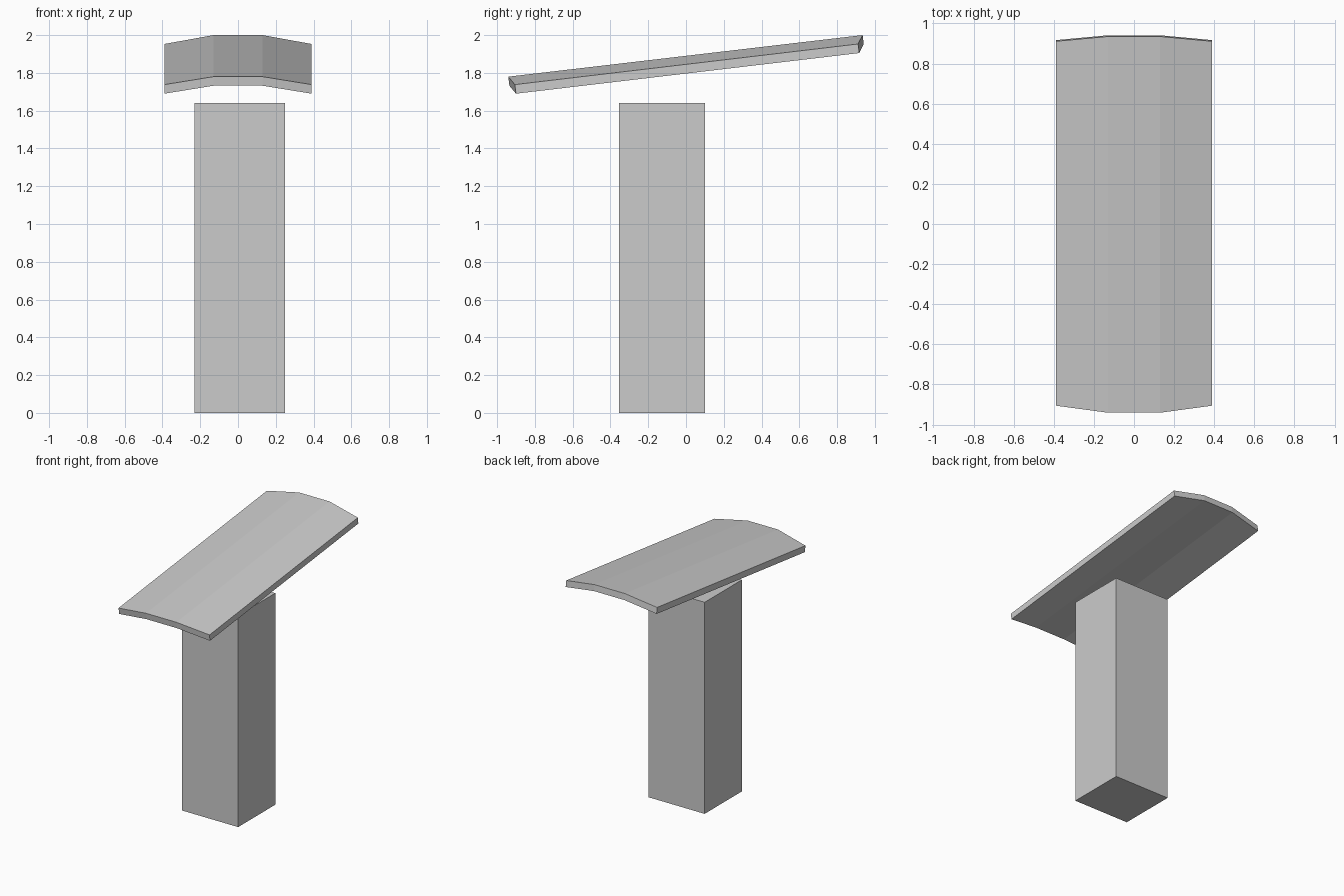
import bpy, bmesh
from mathutils import Vector

if "Cube" in bpy.data.objects:
    bpy.data.objects.remove(bpy.data.objects["Cube"])


def make_object(name, bm):
    bmesh.ops.recalc_face_normals(bm, faces=bm.faces)
    mesh = bpy.data.meshes.new(name)
    bm.to_mesh(mesh)
    bm.free()
    obj = bpy.data.objects.new(name, mesh)
    bpy.context.collection.objects.link(obj)
    return obj


# Post: a plain rectangular block
lo, hi = Vector((-0.23, -0.355, 0)), Vector((0.25, 0.10, 1.64))
bm = bmesh.new()
bmesh.ops.create_cube(bm, size=1)
bmesh.ops.scale(bm, vec=hi - lo, verts=bm.verts)
bmesh.ops.translate(bm, vec=(lo + hi) / 2, verts=bm.verts)
make_object("post", bm)

# Curved top: three-facet arched slab, tilted up to the back
# Each column: x, front (y, z), back (y, z) of the upper surface
side = ((-0.906, 1.738), (0.911, 1.953))
middle = ((-0.941, 1.78), (0.935, 2.0))
columns = [(-0.39, side), (-0.13, middle), (0.13, middle), (0.39, side)]
drop = Vector((0, 0.006, -0.048))

bm = bmesh.new()
rings = []
for end in (0, 1):
    top = [Vector((x, *pts[end])) for x, pts in columns]
    ring = top + [p + drop for p in reversed(top)]
    rings.append([bm.verts.new(p) for p in ring])
front, back = rings
n = len(front)
for i in range(n):
    j = (i + 1) % n
    bm.faces.new((front[i], front[j], back[j], back[i]))
# End caps, one quad per facet
for ring in rings:
    for i in range(3):
        bm.faces.new((ring[i], ring[i + 1], ring[n - 2 - i], ring[n - 1 - i]))
make_object("curved_top", bm)
